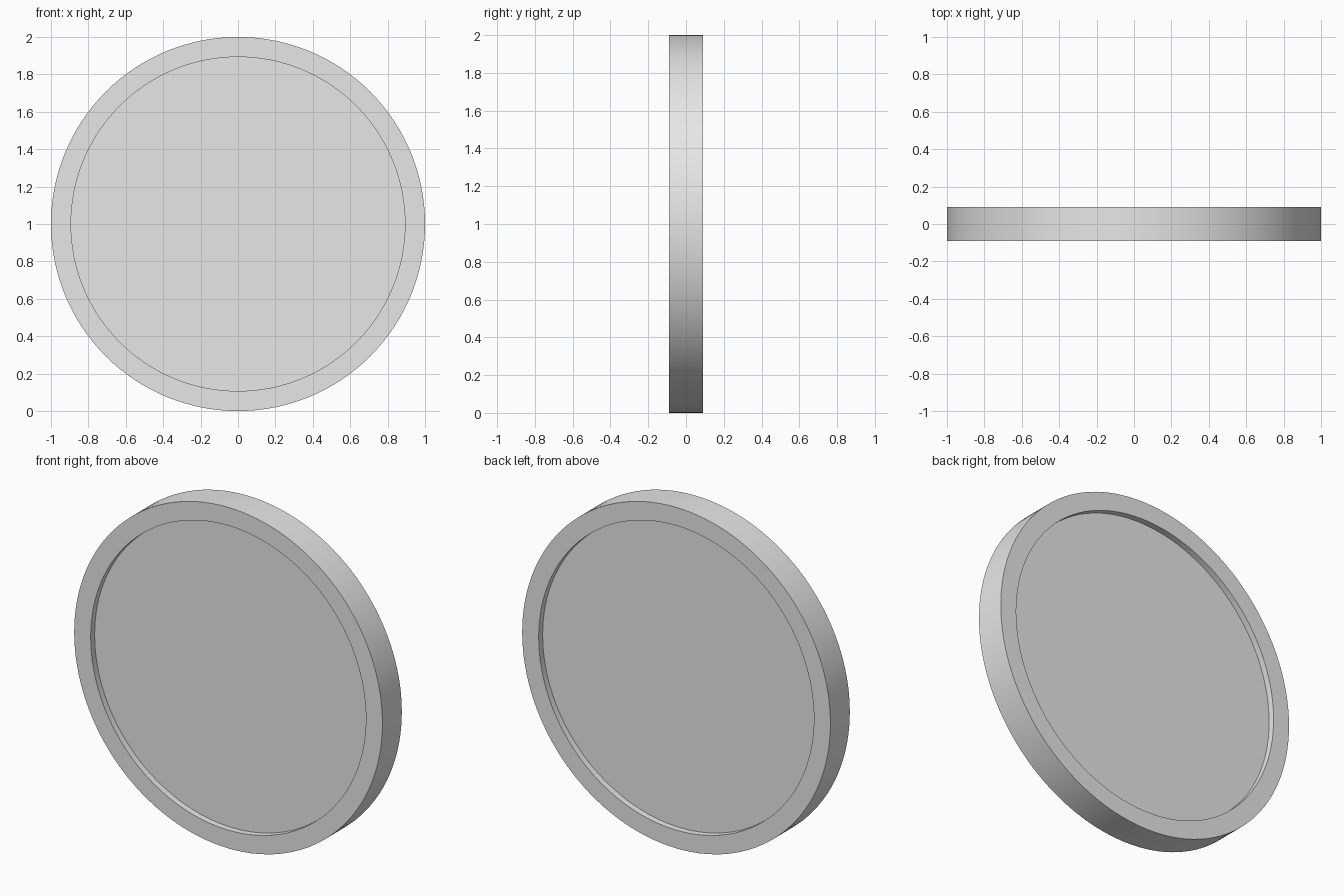
import bpy
import bmesh
from math import tau, radians
from mathutils import Vector

cube = bpy.data.objects.get("Cube")
if cube:
    bpy.data.objects.remove(cube, do_unlink=True)

OUTER, INNER = 1.0, 0.893       # disc radius and recess radius
HALF, FLOOR = 0.09, 0.053       # half thickness at the rim and at the recess
SEGMENTS = 128

# Plain grey material
grey = bpy.data.materials.new("light_grey")
grey.use_nodes = True
colour = (0.8, 0.8, 0.8, 1.0)
grey.diffuse_color = colour
grey.node_tree.nodes["Principled BSDF"].inputs["Base Color"].default_value = colour

# Half cross-section (radius, depth), turned about the y axis
profile = [(0, -FLOOR), (INNER, -FLOOR), (INNER, -HALF), (OUTER, -HALF),
           (OUTER, HALF), (INNER, HALF), (INNER, FLOOR), (0, FLOOR)]
centre = Vector((0, 0, OUTER))
bm = bmesh.new()
verts = [bm.verts.new(centre + Vector((r, y, 0))) for r, y in profile]
edges = [bm.edges.new(pair) for pair in zip(verts, verts[1:])]
bmesh.ops.spin(bm, geom=verts + edges, cent=centre, axis=(0, 1, 0),
               angle=tau, steps=SEGMENTS, use_duplicate=False)
bmesh.ops.remove_doubles(bm, verts=bm.verts, dist=0.0001)
bmesh.ops.recalc_face_normals(bm, faces=bm.faces)

# Rimmed disc, recessed on both faces
mesh = bpy.data.meshes.new("rimmed_disc")
bm.to_mesh(mesh)
bm.free()
mesh.materials.append(grey)
disc = bpy.data.objects.new("rimmed_disc", mesh)
bpy.context.collection.objects.link(disc)

# Smooth walls with crisp rim edges
bpy.ops.object.select_all(action="DESELECT")
disc.select_set(True)
bpy.context.view_layer.objects.active = disc
bpy.ops.object.shade_smooth_by_angle(angle=radians(30))
